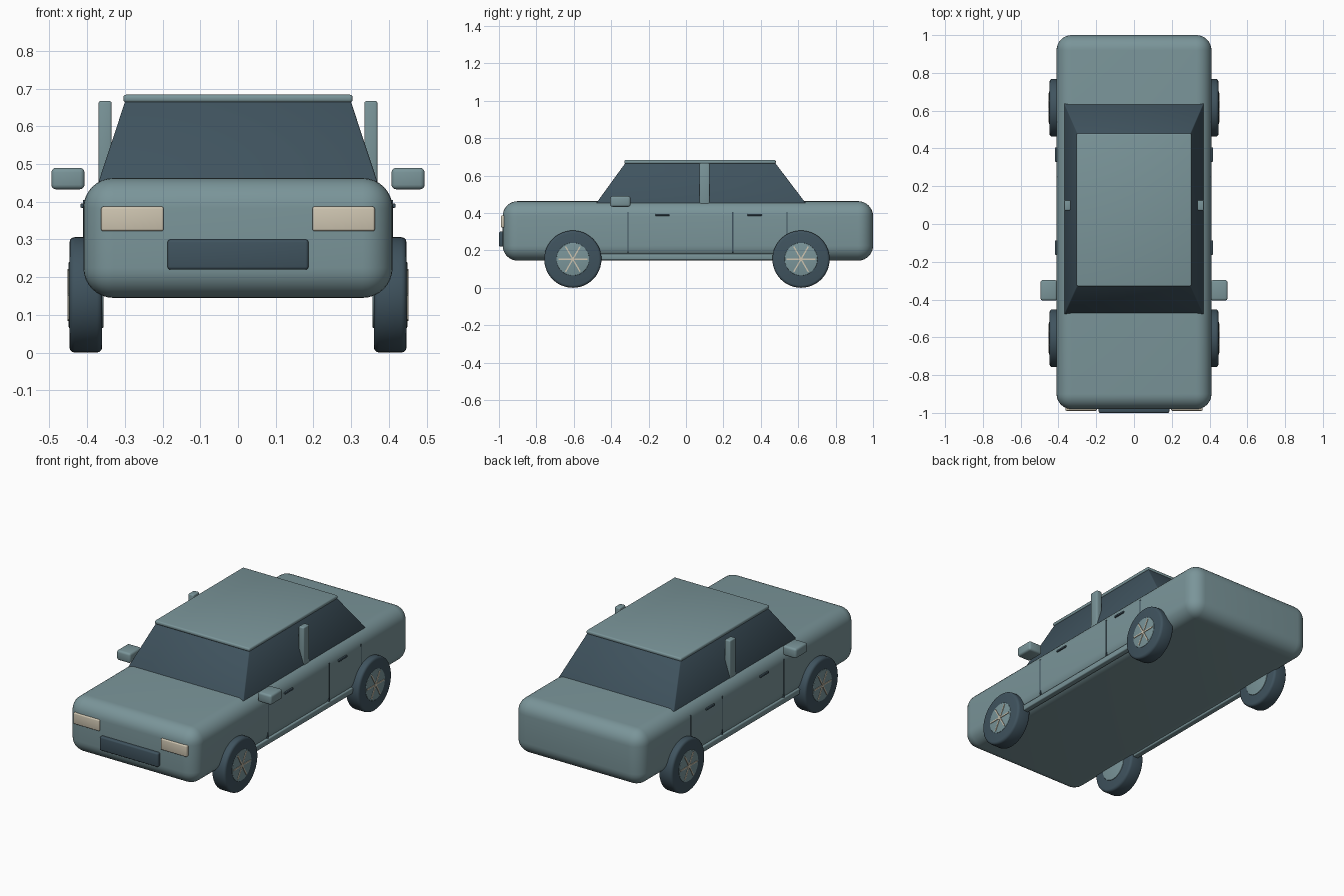
import bpy, bmesh, math
from mathutils import Matrix

if "Cube" in bpy.data.objects:
    bpy.data.objects.remove(bpy.data.objects["Cube"], do_unlink=True)


def material(name, rgb):
    mat = bpy.data.materials.new(name)
    mat.use_nodes = True
    colour = (*rgb, 1)
    mat.diffuse_color = colour
    mat.node_tree.nodes["Principled BSDF"].inputs["Base Color"].default_value = colour
    return mat


PAINT = material("grey teal paint", (0.195, 0.30, 0.32))
DARK = material("dark slate", (0.05, 0.086, 0.112))
LAMP = material("warm cream", (0.62, 0.56, 0.44))


def finish(name, bm, mat, bevel=0, segments=3):
    """Turn a bmesh into a smooth-shaded object with rounded edges."""
    if bevel:
        sharp = [e for e in bm.edges if e.calc_face_angle(0) > math.radians(30)]
        bmesh.ops.bevel(bm, geom=sharp, offset=bevel, segments=segments,
                        profile=0.5, affect='EDGES', clamp_overlap=True)
    bmesh.ops.recalc_face_normals(bm, faces=bm.faces[:])
    mesh = bpy.data.meshes.new(name)
    bm.to_mesh(mesh)
    bm.free()
    mesh.materials.append(mat)
    obj = bpy.data.objects.new(name, mesh)
    bpy.context.collection.objects.link(obj)
    bpy.ops.object.select_all(action='DESELECT')
    obj.select_set(True)
    bpy.context.view_layer.objects.active = obj
    bpy.ops.object.shade_smooth_by_angle(angle=math.radians(35))
    return obj


def box(name, x, y, z, mat, bevel=0, segments=3, top=None):
    """Box from ranges; top gives other x and y ranges for the upper face."""
    bm = bmesh.new()
    bmesh.ops.create_cube(bm, size=1)
    for v in bm.verts:
        high = v.co.z > 0
        rx, ry = top if top and high else (x, y)
        v.co = (rx[v.co.x > 0], ry[v.co.y > 0], z[high])
    return finish(name, bm, mat, bevel, segments)


def side_box(name, s, x, y, z, mat, bevel=0):
    return box(name, sorted((s * x[0], s * x[1])), y, z, mat, bevel)


def disc(name, s, x, y, z, radius, mat, bevel=0):
    """Cylinder lying along x."""
    bm = bmesh.new()
    place = Matrix.Translation((s * sum(x) / 2, y, z)) @ Matrix.Rotation(math.pi / 2, 4, 'Y')
    bmesh.ops.create_cone(bm, cap_ends=True, segments=48, radius1=radius,
                          radius2=radius, depth=x[1] - x[0], matrix=place)
    return finish(name, bm, mat, bevel)


# Body shell, glasshouse and roof
box("body", (-0.41, 0.41), (-0.98, 1.0), (0.145, 0.463), PAINT, 0.08, 8)
box("glasshouse", (-0.37, 0.37), (-0.48, 0.64), (0.452, 0.67), DARK, 0.004, 2,
    top=((-0.298, 0.298), (-0.322, 0.475)))
box("roof", (-0.304, 0.304), (-0.33, 0.48), (0.663, 0.684), PAINT, 0.008)

# Front grille
box("grille", (-0.187, 0.187), (-1.0, -0.95), (0.22, 0.30), DARK, 0.008)

for s, side in ((1, "left"), (-1, "right")):
    side_box(side + "_headlight", s, (0.197, 0.363), (-0.989, -0.94),
             (0.322, 0.387), LAMP, 0.006)
    side_box(side + "_mirror", s, (0.407, 0.495), (-0.405, -0.297),
             (0.433, 0.49), PAINT, 0.012)
    side_box(side + "_pillar", s, (0.335, 0.37), (0.072, 0.126),
             (0.42, 0.667), PAINT, 0.006)
    side_box(side + "_sill", s, (0.375, 0.41), (-0.48, 0.49),
             (0.148, 0.182), PAINT, 0.006)

    # Door seams and handles
    for i, y in enumerate((-0.31, 0.25, 0.54)):
        side_box(f"{side}_door_seam_{i}", s, (0.395, 0.411),
                 (y - 0.003, y + 0.003), (0.185, 0.405), DARK)
    for end, y in (("front", -0.125), ("rear", 0.367)):
        side_box(f"{side}_{end}_handle", s, (0.40, 0.418),
                 (y - 0.038, y + 0.038), (0.384, 0.395), DARK, 0.003)

    # Wheels
    for end, y in (("front", -0.605), ("rear", 0.615)):
        z, label = 0.153, f"{side}_{end}"
        disc(label + "_tyre", s, (0.36, 0.447), y, z, 0.153, DARK, 0.014)
        disc(label + "_rim", s, (0.357, 0.449), y, z, 0.088, PAINT, 0.003)
        bm = bmesh.new()
        for k in range(3):
            place = (Matrix.Translation((s * 0.449, y, z))
                     @ Matrix.Rotation(k * math.pi / 3, 4, 'X')
                     @ Matrix.Diagonal((0.007, 0.156, 0.007, 1)))
            bmesh.ops.create_cube(bm, size=1, matrix=place)
        finish(label + "_spokes", bm, LAMP)
